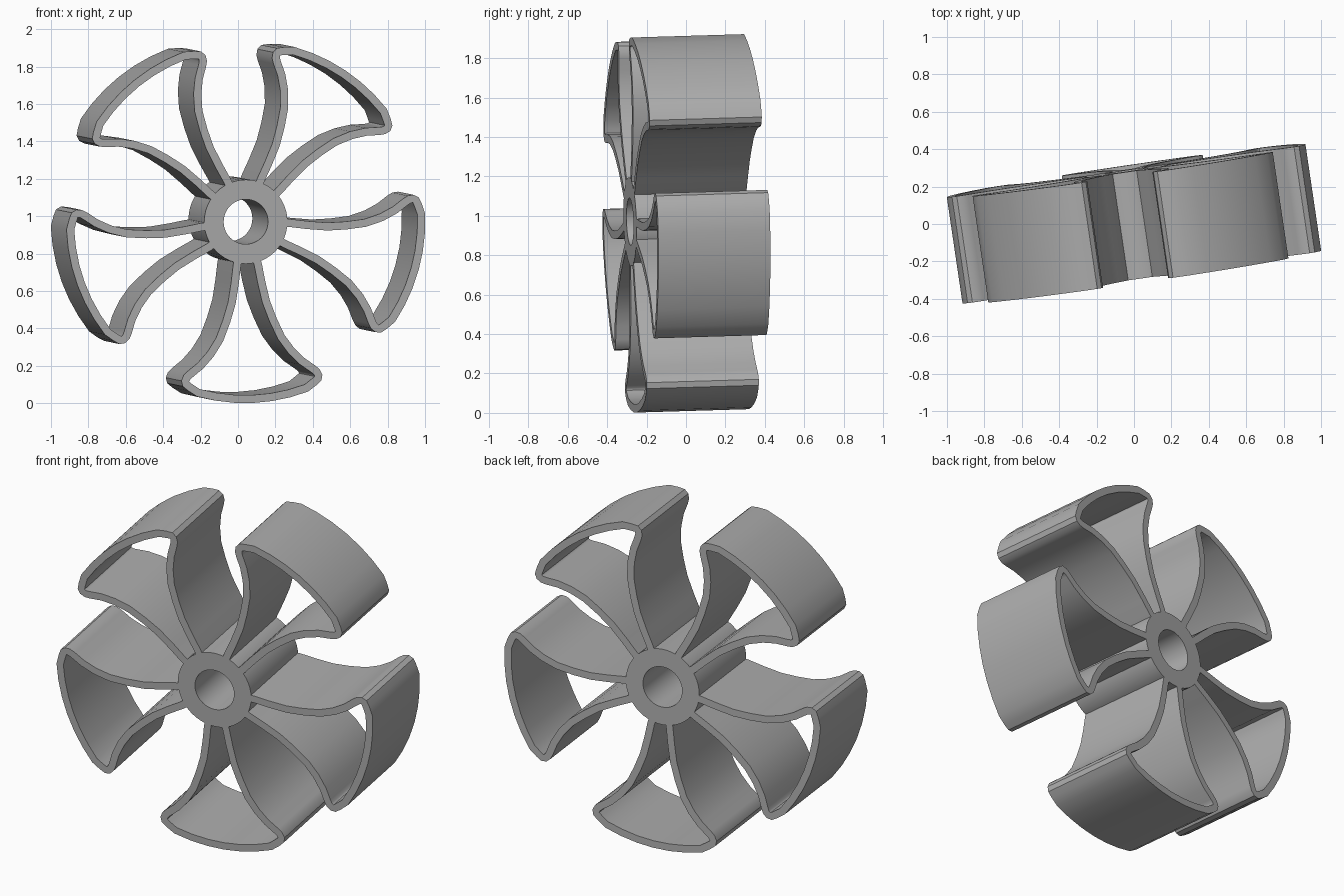
import bpy, bmesh
from math import sin, cos, pi, radians
from mathutils import Vector, Euler

cube = bpy.data.objects.get("Cube")
if cube:
    bpy.data.objects.remove(cube, do_unlink=True)

DEPTH = 0.575
WALL = 0.042
RADIUS = 0.97
CENTRE = Vector((0, 0, 0.979))
TILT = Euler((radians(1.7), 0, radians(8.4)))

grey = bpy.data.materials.new("plain grey")
grey.use_nodes = True
grey.diffuse_color = (0.42, 0.42, 0.42, 1)
grey.node_tree.nodes["Principled BSDF"].inputs["Base Color"].default_value = grey.diffuse_color


def extrude_band(name, outer, inner, closed):
    """Extrude the band between two matching outlines along y, then tilt it."""
    bm = bmesh.new()
    rings = [[bm.verts.new((p.x, y, p.y)) for p in line]
             for line, y in ((outer, -DEPTH / 2), (inner, -DEPTH / 2),
                             (inner, DEPTH / 2), (outer, DEPTH / 2))]
    n = len(outer)
    for i in range(n if closed else n - 1):
        j = (i + 1) % n
        for k in range(4):
            a, b = rings[k], rings[(k + 1) % 4]
            bm.faces.new((a[i], a[j], b[j], b[i]))
    if not closed:
        for i in (0, n - 1):
            bm.faces.new([r[i] for r in rings])
    bmesh.ops.recalc_face_normals(bm, faces=bm.faces)
    mesh = bpy.data.meshes.new(name)
    bm.to_mesh(mesh)
    bm.free()
    mesh.materials.append(grey)
    obj = bpy.data.objects.new(name, mesh)
    bpy.context.collection.objects.link(obj)
    obj.location = CENTRE
    obj.rotation_euler = TILT
    bpy.ops.object.select_all(action='DESELECT')
    obj.select_set(True)
    bpy.context.view_layer.objects.active = obj
    bpy.ops.object.shade_smooth_by_angle(angle=radians(35))
    return obj


def circle(r, n=48):
    return [Vector((r * cos(2 * pi * i / n), r * sin(2 * pi * i / n))) for i in range(n)]


# Hub: a thick tube
extrude_band("hub", circle(0.225), circle(0.12), True)

# Half of a blade outline: sideways offset, distance from the hub axis
half = [Vector(p) for p in (
    (0.072, 0.205), (0.078, 0.23), (0.092, 0.32), (0.113, 0.426), (0.145, 0.52),
    (0.185, 0.614), (0.235, 0.687), (0.29, 0.744), (0.345, 0.785), (0.368, 0.806),
    (0.381, 0.835), (0.375, 0.865), (0.347, 0.89))]
half += [Vector((RADIUS * sin(radians(a)), RADIUS * cos(radians(a)))) for a in (18, 12, 6)]
outline = half + [Vector((0, RADIUS))] + [Vector((-p.x, p.y)) for p in reversed(half)]

# Inner outline, offset by the wall thickness
inside = []
for i, p in enumerate(outline):
    d = (outline[min(i + 1, len(outline) - 1)] - outline[max(i - 1, 0)]).normalized()
    inside.append(p + Vector((-d.y, d.x)) * WALL)

# Five hollow blades around the hub
for k in range(5):
    a = radians(-87.5 + 72 * k)
    out, side = Vector((cos(a), sin(a))), Vector((-sin(a), cos(a)))
    place = lambda line: [side * p.x + out * p.y for p in line]
    extrude_band(f"blade_{k + 1}", place(outline), place(inside), False)
